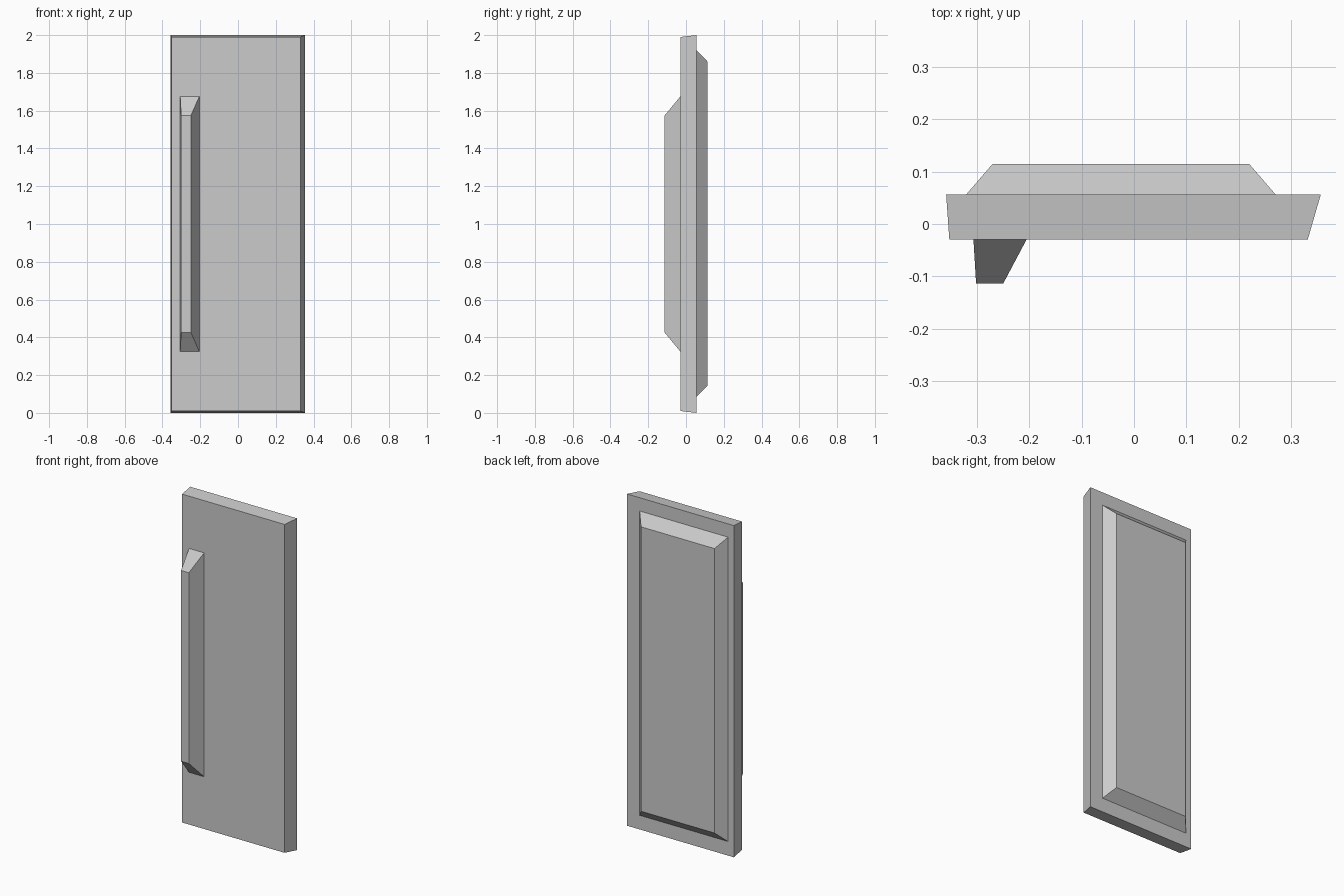
import bpy

# Remove the default cube
cube = bpy.data.objects.get("Cube")
if cube:
    bpy.data.objects.remove(cube, do_unlink=True)

# Single plain grey
grey = bpy.data.materials.new("plain_grey")
grey.use_nodes = True
colour = (0.6, 0.6, 0.6, 1.0)
grey.diffuse_color = colour
grey.node_tree.nodes["Principled BSDF"].inputs["Base Color"].default_value = colour


def frustum(name, front, back):
    """Tapered block between two upright rectangles: (y, x0, x1, z0, z1)."""
    verts = []
    for y, x0, x1, z0, z1 in (front, back):
        verts += [(x0, y, z0), (x1, y, z0), (x1, y, z1), (x0, y, z1)]
    faces = [(0, 1, 2, 3), (7, 6, 5, 4)]
    for i in range(4):
        j = (i + 1) % 4
        faces.append((j, i, i + 4, j + 4))
    mesh = bpy.data.meshes.new(name)
    mesh.from_pydata(verts, [], faces)
    mesh.materials.append(grey)
    obj = bpy.data.objects.new(name, mesh)
    bpy.context.collection.objects.link(obj)
    return obj


# Door slab, slightly narrower at the front
frustum("door_slab", (-0.03, -0.352, 0.331, 0.01, 1.99),
        (0.056, -0.358, 0.356, 0.0, 2.0))

# Long grip on the front
frustum("front_handle", (-0.113, -0.301, -0.249, 0.425, 1.575),
        (-0.03, -0.306, -0.205, 0.325, 1.675))

# Raised bevelled panel on the back
frustum("back_panel", (0.056, -0.32, 0.27, 0.085, 1.92),
        (0.114, -0.27, 0.22, 0.145, 1.86))
